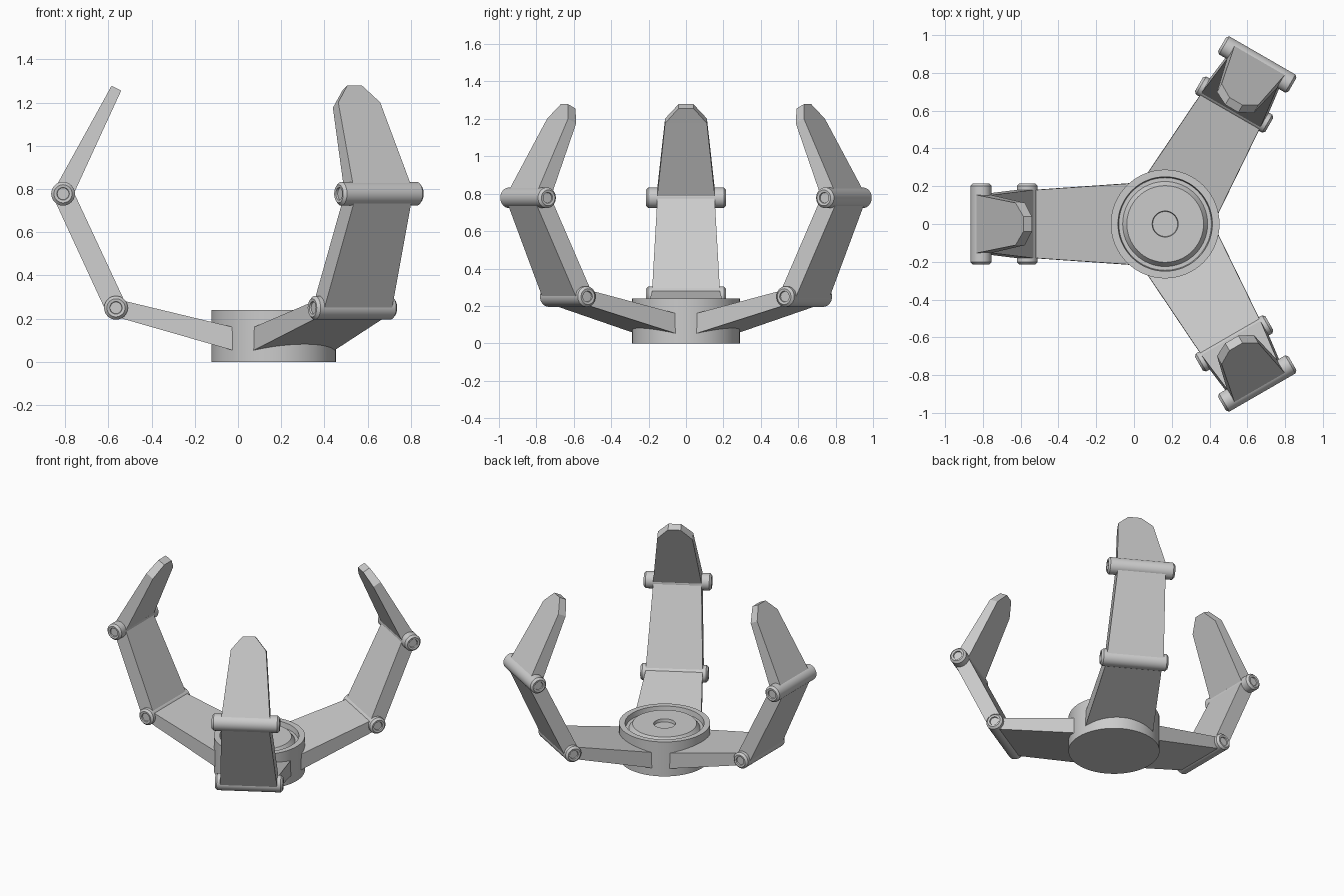
import bpy, bmesh
from math import pi, cos, sin, radians
from mathutils import Matrix, Vector

if "Cube" in bpy.data.objects:
    bpy.data.objects.remove(bpy.data.objects["Cube"])

HUB_X = 0.165


def finish(bm, name, matrix, smooth=False):
    bmesh.ops.recalc_face_normals(bm, faces=bm.faces)
    mesh = bpy.data.meshes.new(name)
    bm.to_mesh(mesh)
    bm.free()
    mesh.transform(matrix)
    obj = bpy.data.objects.new(name, mesh)
    bpy.context.collection.objects.link(obj)
    if smooth:
        bpy.ops.object.select_all(action='DESELECT')
        obj.select_set(True)
        bpy.context.view_layer.objects.active = obj
        bpy.ops.object.shade_smooth_by_angle(angle=radians(30))
    return obj


def lathe(name, profile, matrix, sides):
    """Revolve (radius, z) points around z; radius 0 closes to a pole."""
    bm = bmesh.new()
    rings = []
    for r, z in profile:
        if r == 0:
            rings.append([bm.verts.new((0, 0, z))] * sides)
        else:
            rings.append([bm.verts.new((r * cos(2 * pi * i / sides), r * sin(2 * pi * i / sides), z))
                          for i in range(sides)])
    for a, b in zip(rings, rings[1:]):
        for i in range(sides):
            j = (i + 1) % sides
            corners = dict.fromkeys((a[i], a[j], b[j], b[i]))
            bm.faces.new(list(corners))
    return finish(bm, name, matrix, True)


def link(name, start, end, stations, matrix):
    """Tapered bar in the xz plane; stations are (fraction, half thickness, half width)."""
    a, b = Vector((start[0], 0, start[1])), Vector((end[0], 0, end[1]))
    d = (b - a).normalized()
    n = Vector((-d.z, 0, d.x))
    bm = bmesh.new()
    loops = []
    for t, h, w in stations:
        c = a.lerp(b, t)
        loops.append([bm.verts.new(c + n * sn * h + Vector((0, sw * w, 0)))
                      for sn, sw in ((-1, -1), (1, -1), (1, 1), (-1, 1))])
    for p, q in zip(loops, loops[1:]):
        for i in range(4):
            j = (i + 1) % 4
            bm.faces.new((p[i], p[j], q[j], q[i]))
    bm.faces.new(loops[0])
    bm.faces.new(loops[-1])
    return finish(bm, name, matrix)


# Round hub with a ring groove, raised plate and central dimple
lathe("hub", [(0, 0), (0.288, 0), (0.288, 0.24), (0.25, 0.24), (0.245, 0.205),
              (0.225, 0.205), (0.203, 0.235), (0.069, 0.235), (0.066, 0.215), (0, 0.215)],
      Matrix.Translation((HUB_X, 0, 0)), 64)

# Hinge pin: bevelled ends with a shallow recess
half_pin = [(0, 0.205), (0.027, 0.205), (0.029, 0.213), (0.042, 0.215), (0.055, 0.202)]
pin_profile = half_pin + [(r, -z) for r, z in reversed(half_pin)]

KNUCKLE, ELBOW, TIP = (0.73, 0.25), (0.975, 0.778), (0.728, 1.267)

# Three identical fingers spaced around the hub
for label, angle in (("left", 180), ("back", 60), ("front", -60)):
    m = Matrix.Translation((HUB_X, 0, 0)) @ Matrix.Rotation(radians(angle), 4, 'Z')
    link(label + "_base_link", (0.15, 0.097), KNUCKLE, [(0, 0.053, 0.218), (1, 0.04, 0.178)], m)
    link(label + "_middle_link", KNUCKLE, ELBOW, [(0, 0.049, 0.182), (1, 0.048, 0.152)], m)
    link(label + "_fingertip", ELBOW, TIP,
         [(0, 0.045, 0.157), (0.84, 0.028, 0.112), (1, 0.025, 0.04)], m)
    for part, (r, z) in (("knuckle_pin", KNUCKLE), ("elbow_pin", ELBOW)):
        lathe(label + "_" + part, pin_profile,
              m @ Matrix.Translation((r, 0, z)) @ Matrix.Rotation(pi / 2, 4, 'X'), 32)
